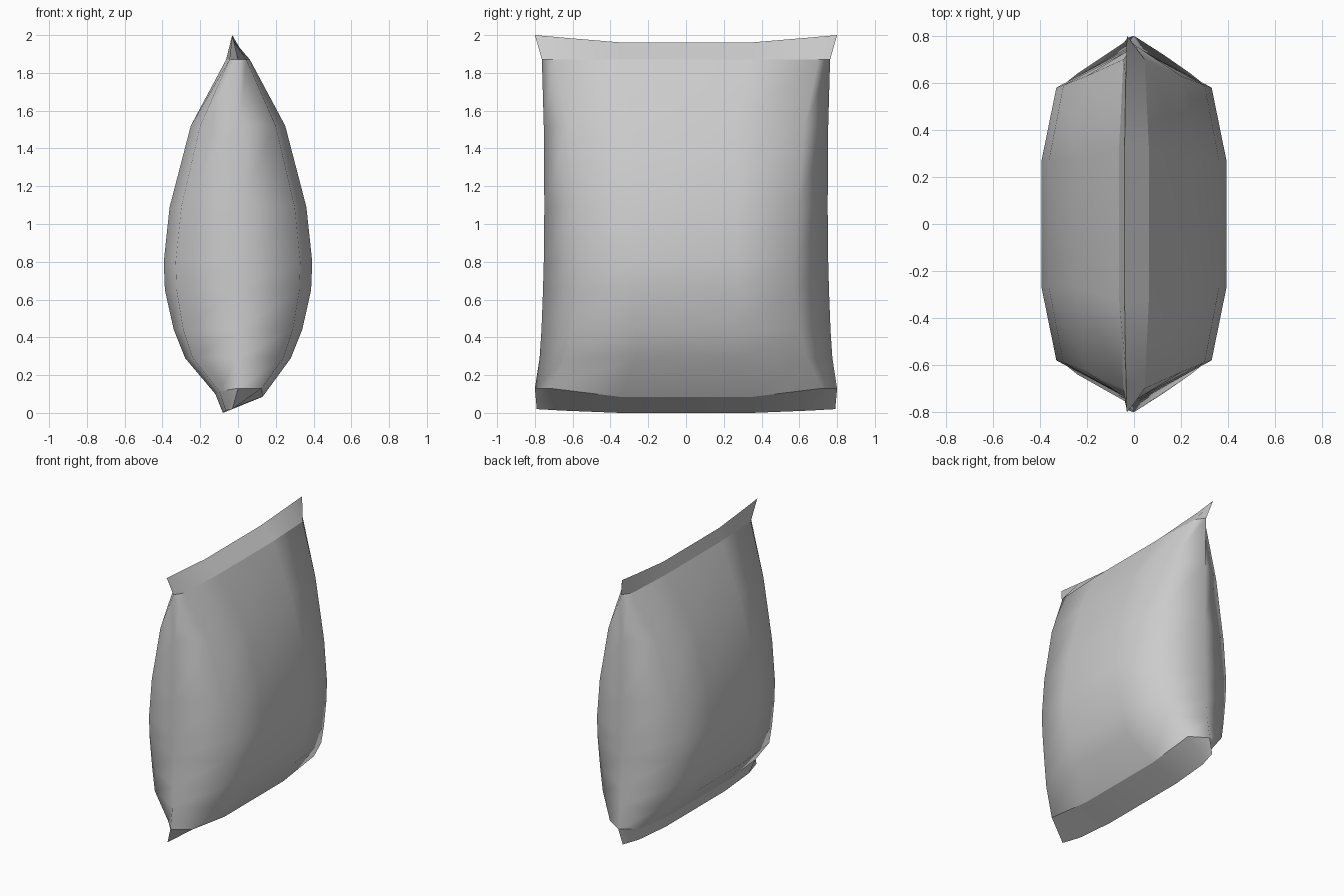
import bpy, bmesh, math

cube = bpy.data.objects.get("Cube")
if cube:
    bpy.data.objects.remove(cube)

# Foil material
foil = bpy.data.materials.new("light grey foil")
foil.use_nodes = True
grey = (0.6, 0.6, 0.6, 1)
foil.diffuse_color = grey
foil.node_tree.nodes["Principled BSDF"].inputs["Base Color"].default_value = grey

# Swollen body: height, half depth in the middle, half depth and y of the
# rounded corner, y of the end ridge
BODY = [
    (0.29, 0.28, 0.24, 0.64, 0.775),
    (0.44, 0.34, 0.29, 0.6, 0.765),
    (0.65, 0.387, 0.325, 0.58, 0.757),
    (0.8, 0.393, 0.33, 0.58, 0.753),
    (1.09, 0.362, 0.3, 0.59, 0.75),
    (1.52, 0.25, 0.2, 0.63, 0.753),
    (1.87, 0.063, 0.045, 0.7, 0.763),
]


def ring(right, left):
    """Mirror front halves of both sides into one closed ring.
    Each half runs from the middle to the end ridge."""
    back = [(x, -y, z) for x, y, z in right]
    far = [(x, -y, z) for x, y, z in left]
    return back[::-1] + right + left[-2::-1] + far[:-1]


def body_ring(z, x_mid, x_corner, y_corner, y_end):
    y_mid = 0.27 if z < 1.6 else 0.33
    end = (0, y_end, z)
    right = [(x_mid, y_mid, z), (x_corner, y_corner, z), end]
    left = [(-x_mid, y_mid, z), (-x_corner, y_corner, z), end]
    return ring(right, left)


# Folded bottom seal, a line that widens into a flap on the +x side
bottom_line = [(-0.08, 0.35, 0), (-0.065, 0.65, 0.012), (-0.03, 0.79, 0.02)]
flap_end = (0, 0.8, 0.13)
flap_right = [(0.13, 0.35, 0.085), (0.125, 0.72, 0.13), flap_end]
flap_left = [(-0.12, 0.35, 0.1), (-0.1, 0.68, 0.115), flap_end]

# Top seal with raised corners
top_line = [(-0.04, 0.33, 1.96), (-0.035, 0.62, 1.984), (-0.03, 0.8, 2)]

rings = [ring(bottom_line, bottom_line), ring(flap_right, flap_left)]
rings += [body_ring(*row) for row in BODY]
rings.append(ring(top_line, top_line))

# Skin the rings
bm = bmesh.new()
loops = [[bm.verts.new(p) for p in r] for r in rings]
for low, high in zip(loops, loops[1:]):
    n = len(low)
    for i in range(n):
        j = (i + 1) % n
        bm.faces.new((low[i], low[j], high[j], high[i]))

# Creases where the seals meet the body
for loop in (loops[1], loops[-2]):
    for i, v in enumerate(loop):
        edge = bm.edges.get((v, loop[(i + 1) % len(loop)]))
        edge.smooth = False

bmesh.ops.remove_doubles(bm, verts=bm.verts, dist=0.0005)
bmesh.ops.recalc_face_normals(bm, faces=bm.faces)
for face in bm.faces:
    face.smooth = True
for edge in bm.edges:
    if edge.is_manifold and edge.calc_face_angle(0) > math.radians(75):
        edge.smooth = False

mesh = bpy.data.meshes.new("pillow_bag")
bm.to_mesh(mesh)
bm.free()
mesh.materials.append(foil)
bag = bpy.data.objects.new("pillow_bag", mesh)
bpy.context.collection.objects.link(bag)
